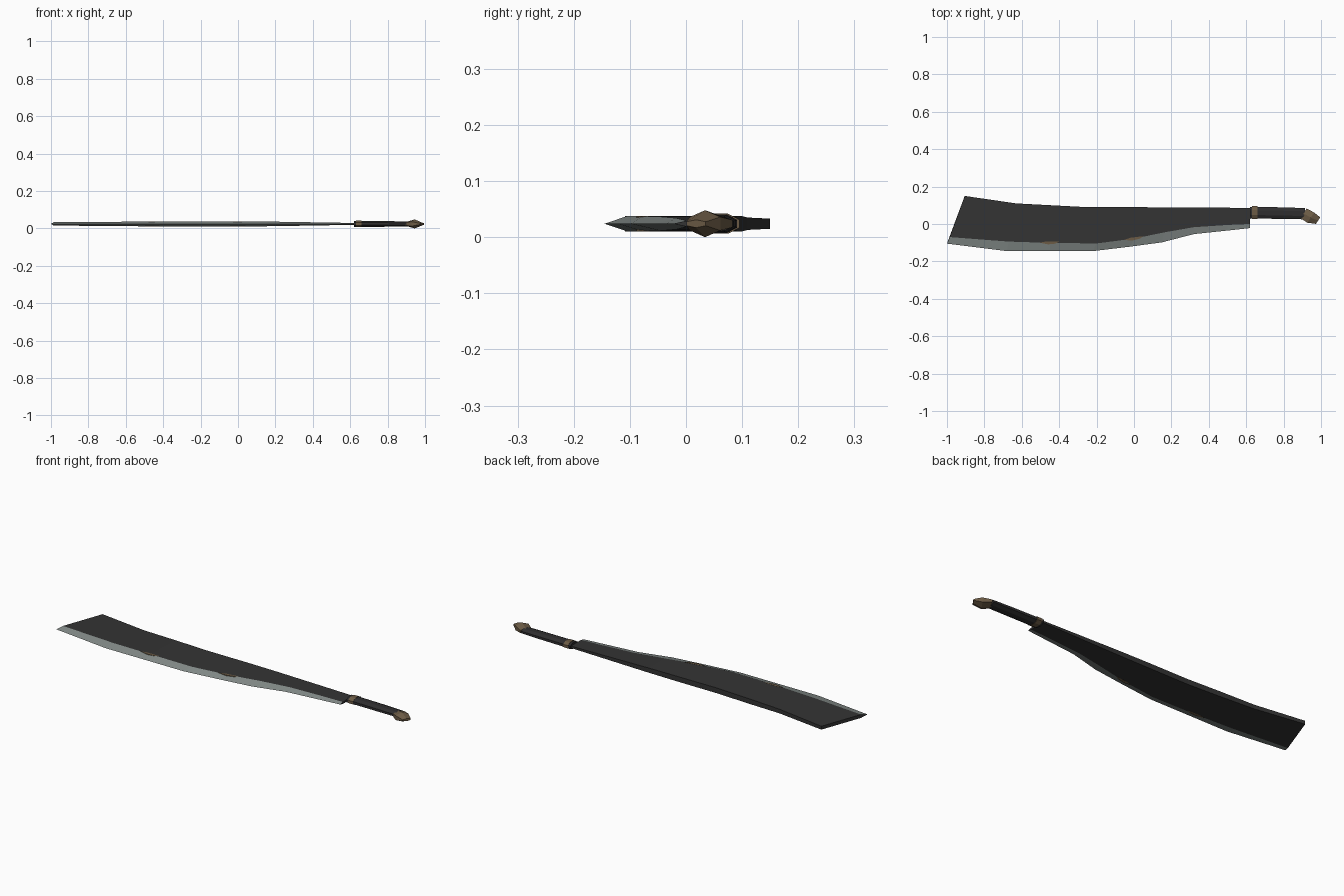
import bpy, bmesh, math
from mathutils import Vector

if "Cube" in bpy.data.objects:
    bpy.data.objects.remove(bpy.data.objects["Cube"])

ZC = 0.024  # height of the flat mid-plane


def material(name, rgb):
    m = bpy.data.materials.new(name)
    m.diffuse_color = (*rgb, 1)
    m.use_nodes = True
    m.node_tree.nodes["Principled BSDF"].inputs["Base Color"].default_value = m.diffuse_color
    return m


DARK = material("dark iron", (0.034, 0.034, 0.034))
STEEL = material("ground steel", (0.23, 0.26, 0.25))
GRIP = material("black grip", (0.028, 0.027, 0.028))
BRONZE = material("aged bronze", (0.15, 0.105, 0.06))


def loft(name, rings, mats, rule=None):
    """Skin closed rings of points, cap both ends."""
    bm = bmesh.new()
    rows = [[bm.verts.new(p) for p in r] for r in rings]
    n = len(rows[0])
    for a, b in zip(rows, rows[1:]):
        for i in range(n):
            j = (i + 1) % n
            f = bm.faces.new((a[i], a[j], b[j], b[i]))
            f.material_index = rule(i) if rule else 0
    bm.faces.new(rows[0])
    bm.faces.new(rows[-1])
    bmesh.ops.recalc_face_normals(bm, faces=bm.faces)
    me = bpy.data.meshes.new(name)
    bm.to_mesh(me)
    bm.free()
    for m in mats:
        me.materials.append(m)
    ob = bpy.data.objects.new(name, me)
    bpy.context.collection.objects.link(ob)
    return ob


# Blade stations: spine x, y; grind line x, y; cutting edge x, y; half thickness
STATIONS = [
    (-0.905, 0.150, -0.985, -0.070, -1.00, -0.105, 0.009),
    (-0.63, 0.110, -0.67, -0.094, -0.68, -0.145, 0.011),
    (-0.44, 0.100, -0.45, -0.101, -0.45, -0.145, 0.0135),
    (-0.25, 0.090, -0.20, -0.104, -0.22, -0.145, 0.014),
    (0.00, 0.090, 0.00, -0.078, -0.02, -0.121, 0.0135),
    (0.16, 0.089, 0.16, -0.045, 0.15, -0.098, 0.0125),
    (0.32, 0.088, 0.32, -0.017, 0.32, -0.054, 0.010),
    (0.50, 0.087, 0.50, -0.005, 0.50, -0.035, 0.007),
    (0.62, 0.086, 0.62, 0.000, 0.62, -0.022, 0.005),
]


def blade_ring(s):
    xs, ys, xb, yb, xe, ye, t = s
    return [(xs, ys, ZC + t), (xb, yb, ZC + t), (xe, ye, ZC),
            (xb, yb, ZC - t), (xs, ys, ZC - t)]


loft("blade", [blade_ring(s) for s in STATIONS], [DARK, STEEL],
     lambda i: 1 if i in (1, 2) else 0)

# Small bronze inlays along the grind line, on both sides
for n, (x, y, t) in enumerate([(-0.45, -0.100, 0.0132), (0.0, -0.078, 0.0135)]):
    shape = [(-0.055, 0.000), (-0.02, 0.007), (0.05, 0.006), (0.03, -0.005), (-0.01, -0.009)]
    slope = 0.0 if n == 0 else 0.14
    pts = [(x + u, y + v + slope * u) for u, v in shape]
    loft(f"grind_inlay_{n + 1}",
         [[(px, py, ZC + s * (t + 0.0006)) for px, py in pts] for s in (-1, 1)], [BRONZE])


def section(cx, cy, w, h, angle=0.0, sides=8, phase=math.pi / 8):
    """Ring across a horizontal axis that points at angle in the XY plane."""
    side = Vector((-math.sin(angle), math.cos(angle), 0))
    k = math.cos(phase) if sides == 8 else 1
    ring = []
    for i in range(sides):
        a = phase + i * math.tau / sides
        ring.append(Vector((cx, cy, ZC)) + side * (w * math.cos(a) / k)
                    + Vector((0, 0, h * math.sin(a) / k)))
    return ring


# Grip, tapering slightly to the pommel
loft("grip", [section(0.62, 0.060, 0.032, 0.0165), section(0.68, 0.060, 0.031, 0.0165),
              section(0.80, 0.058, 0.031, 0.015), section(0.915, 0.055, 0.030, 0.0125)], [GRIP])

# Bronze collar ring at the blade end of the grip
loft("collar", [section(0.632, 0.061, 0.034, 0.0178), section(0.660, 0.061, 0.034, 0.0178)],
     [BRONZE])

# Faceted pommel, bent towards the cutting edge
BEND = -0.6
loft("pommel", [section(x, y, w, h, BEND, 6, math.pi / 6) for x, y, w, h in
                [(0.906, 0.058, 0.035, 0.013), (0.945, 0.034, 0.038, 0.024),
                 (0.984, 0.018, 0.024, 0.007)]], [BRONZE])
